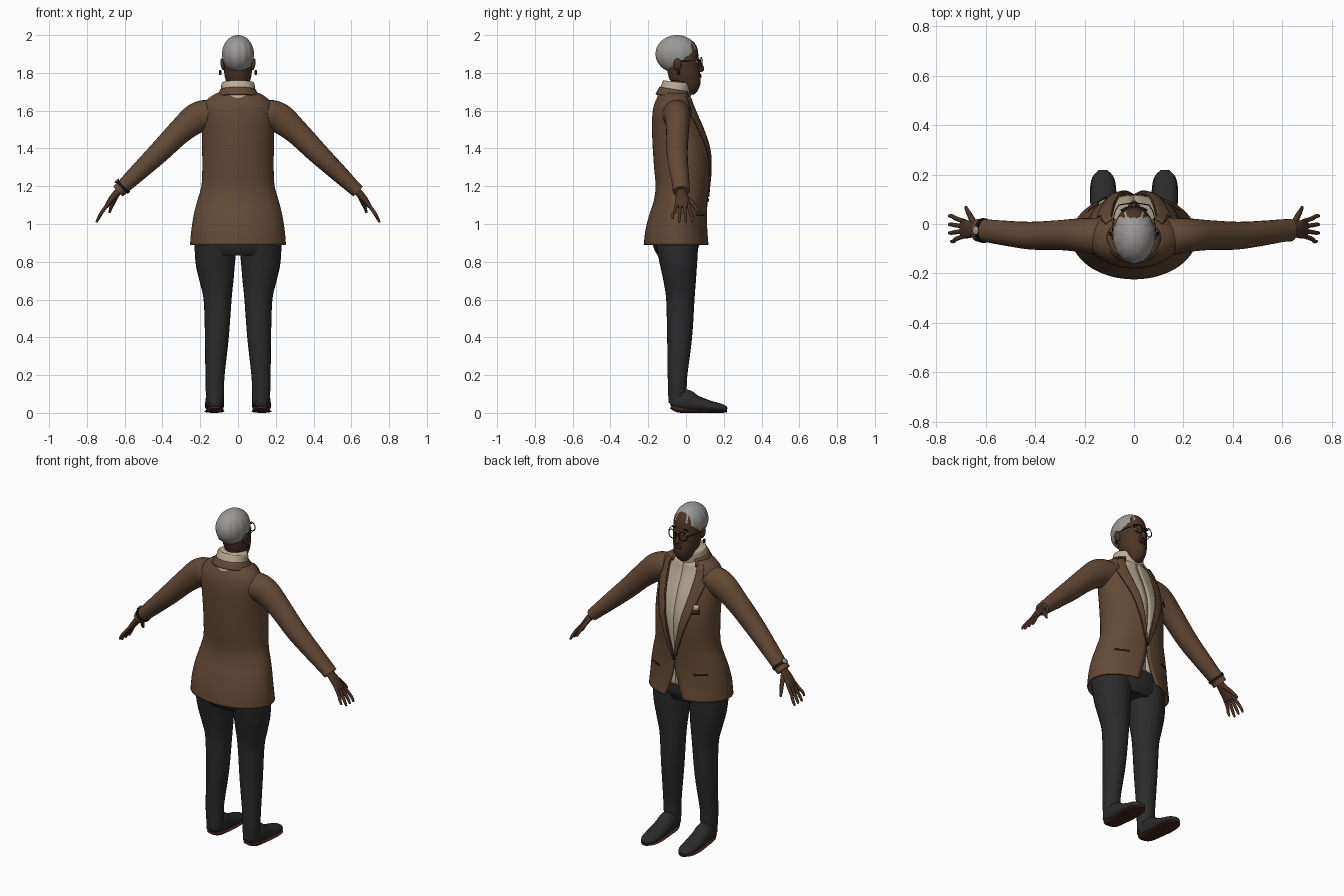
import bpy, bmesh, math
from math import sin, cos, asin, pi
from mathutils import Vector, Matrix

if "Cube" in bpy.data.objects:
    bpy.data.objects.remove(bpy.data.objects["Cube"])


def material(name, r, g, b):
    m = bpy.data.materials.new(name)
    m.use_nodes = True
    m.diffuse_color = (r, g, b, 1)
    m.node_tree.nodes["Principled BSDF"].inputs["Base Color"].default_value = (r, g, b, 1)
    return m


BROWN = material("jacket brown", .125, .068, .036)
DARK = material("dark seam brown", .04, .021, .012)
CREAM = material("cream knit", .50, .42, .30)
SKIN = material("skin", .070, .034, .020)
HAIR = material("grey hair", .33, .32, .31)
CHARCOAL = material("charcoal", .024, .024, .025)
BLACK = material("black", .008, .008, .008)
SOLE = material("sole red brown", .055, .018, .014)
WHITE = material("eye white", .55, .52, .48)
LIP = material("lip", .085, .03, .024)


def finish(name, bm, mat, thick=0):
    bmesh.ops.recalc_face_normals(bm, faces=bm.faces[:])
    me = bpy.data.meshes.new(name)
    bm.to_mesh(me)
    bm.free()
    me.materials.append(mat)
    ob = bpy.data.objects.new(name, me)
    bpy.context.collection.objects.link(ob)
    if thick:
        mod = ob.modifiers.new("thickness", "SOLIDIFY")
        mod.thickness, mod.offset = thick, 0
    bpy.ops.object.select_all(action="DESELECT")
    ob.select_set(True)
    bpy.context.view_layer.objects.active = ob
    bpy.ops.object.shade_smooth_by_angle(angle=math.radians(50))
    return ob


def spline(rows, t):
    """Smooth interpolation through every column of a table."""
    n = len(rows) - 1
    i = min(max(int(t), 0), n - 1)
    f = t - i
    a, b, c, d = (rows[min(max(k, 0), n)] for k in (i - 1, i, i + 1, i + 2))
    return [q + .5 * f * (r - p + f * (2*p - 5*q + 4*r - s + f * (3*(q - r) + s - p)))
            for p, q, r, s in zip(a, b, c, d)]


def tube(name, rows, mat, side=1, ref=(0, 1, 0), n=20, steps=5):
    """Loft of ellipses; each row is x, y, z and the two radii."""
    bm, rings = bmesh.new(), []
    total = (len(rows) - 1) * steps
    pts = [spline(rows, k / steps) for k in range(total + 1)]
    for k, p in enumerate(pts):
        t = Vector(pts[min(k + 1, total)][:3]) - Vector(pts[max(k - 1, 0)][:3])
        u = Vector(ref).cross(t).normalized()
        v = t.cross(u).normalized()
        ring = []
        for j in range(n):
            a = 2 * pi * j / n
            q = Vector(p[:3]) + u * max(p[3], .001) * cos(a) + v * max(p[4], .001) * sin(a)
            ring.append(bm.verts.new((q.x * side, q.y, q.z)))
        rings.append(ring)
    for r, s in zip(rings, rings[1:]):
        for j in range(n):
            bm.faces.new((r[j], r[(j + 1) % n], s[(j + 1) % n], s[j]))
    bm.faces.new(rings[0])
    bm.faces.new(rings[-1])
    return finish(name, bm, mat)


def sheet(name, f, nu, nv, mat, thick):
    """Grid surface through f(u, v)."""
    bm = bmesh.new()
    g = [[bm.verts.new(f(i / nu, j / nv)) for i in range(nu + 1)] for j in range(nv + 1)]
    for j in range(nv):
        for i in range(nu):
            bm.faces.new((g[j][i], g[j][i + 1], g[j + 1][i + 1], g[j + 1][i]))
    return finish(name, bm, mat, thick)


def ball(name, loc, radii, mat, rot=0):
    bm = bmesh.new()
    bmesh.ops.create_uvsphere(bm, u_segments=16, v_segments=10, radius=1)
    bm.transform(Matrix.Translation(loc) @ Matrix.Rotation(rot, 4, "Y") @ Matrix.Diagonal((*radii, 1)))
    return finish(name, bm, mat)


def ring(name, loc, major, minor, mat, rot):
    bpy.ops.mesh.primitive_torus_add(location=loc, rotation=rot, major_radius=major, minor_radius=minor,
                                     major_segments=24, minor_segments=6)
    bpy.context.object.name = name
    bpy.context.object.data.materials.append(mat)
    bpy.ops.object.shade_smooth()


# Torso table: height, half width, back, front, half width of the front opening
BODY = [(.89, .25, -.22, .12, .06), (.97, .243, -.21, .11, .03), (1.05, .23, -.19, .108, .008),
        (1.12, .212, -.167, .11, .001), (1.2, .19, -.157, .118, .014), (1.3, .185, -.165, .128, .034),
        (1.4, .186, -.172, .125, .055), (1.5, .187, -.176, .098, .075), (1.58, .188, -.174, .065, .085),
        (1.63, .178, -.165, .045, .088), (1.665, .15, -.15, .035, .085), (1.69, .11, -.135, .02, .08)]
TOP = len(BODY) - 1


def body(t, a, off=0):
    z, rx, back, front, w = spline(BODY, t)
    return ((rx + off) * sin(a), (back + front) / 2 + ((front - back) / 2 + off) * cos(a), z)


def edge(t):
    row = spline(BODY, t)
    return asin(max(row[4], .001) / row[1])


def jacket(u, v):
    a = edge(v * TOP)
    return body(v * TOP, a + u * (2 * pi - 2 * a))


def collar(u, v):
    a = .75 + u * (2 * pi - 1.5)
    r = .112 - .022 * v
    return (r * sin(a), -.055 + r * .92 * cos(a), 1.672 + .038 * v - .014 * cos(a))


# Jacket, shirt and hips
sheet("jacket", jacket, 56, 50, BROWN, .008)
sheet("shirt", lambda u, v: body(.9 + v * (TOP - .9), 2 * pi * u, -.012), 40, 40, CREAM, .004)
sheet("jacket_collar", collar, 36, 4, BROWN, .008)
tube("hips", [(0, -.05, .84, .19, .10), (0, -.052, .9, .225, .125), (0, -.045, 1.02, .2, .115)], CHARCOAL)
tube("turtleneck", [(0, -.065, 1.655, .098, .09), (0, -.062, 1.68, .094, .086), (0, -.052, 1.72, .09, .08),
                    (0, -.046, 1.745, .086, .074), (0, -.045, 1.752, .075, .062)], CREAM, n=28)

for s, label in ((1, "left"), (-1, "right")):
    # Lapel with a notch
    def lapel(u, v, extra=0, lift=.008):
        t = 3.3 + v * 7
        width = .006 + .056 * min(v / .66, 1) if v < .68 else .042
        return body(t, s * (edge(t) + u * (width + extra) / .16), lift)
    sheet(label + "_lapel", lapel, 6, 36, BROWN, .006)
    sheet(label + "_lapel_shadow", lambda u, v: lapel(u, v, .004, .0055), 6, 36, DARK, .002)
    # Pocket slit
    sheet(label + "_pocket", lambda u, v: body(1.95 + .1 * v, s * (.5 + .4 * u), .006), 8, 1, DARK, .004)

    # Sleeve, cuff and hand
    tube(label + "_sleeve", [(.08, -.055, 1.585, .06, .075), (.15, -.05, 1.58, .078, .075),
                             (.22, -.045, 1.56, .08, .068), (.31, -.045, 1.487, .066, .06),
                             (.42, -.047, 1.377, .057, .056), (.53, -.036, 1.272, .047, .05),
                             (.60, -.027, 1.205, .039, .046), (.635, -.025, 1.172, .036, .045)], BROWN, s, n=24)
    tube(label + "_palm", [(.61, -.025, 1.195, .02, .026), (.64, -.025, 1.165, .02, .027),
                           (.67, -.022, 1.13, .017, .036), (.695, -.02, 1.095, .012, .038),
                           (.70, -.02, 1.088, .006, .032)], SKIN, s)
    for k, name in enumerate(("little", "ring", "middle", "index")):
        y, d = -.049 + .02 * k, (k - 1.5) * .007
        short = .018 if k == 0 else 0
        tube(f"{label}_{name}_finger", [(.685, y, 1.11, .009, .009), (.718, y + d, 1.066, .0095, .009),
                                        (.738 - short / 2, y + 2 * d, 1.032 + short, .008, .008),
                                        (.748 - short / 2, y + 2 * d, 1.012 + short, .006, .006),
                                        (.75 - short / 2, y + 2 * d, 1.008 + short, .001, .001)],
             SKIN, s, n=10, steps=3)
    tube(label + "_thumb", [(.645, -.005, 1.15, .012, .014), (.66, .028, 1.115, .012, .012),
                            (.673, .052, 1.085, .01, .009), (.68, .068, 1.062, .006, .006),
                            (.681, .07, 1.058, .001, .001)], SKIN, s, ref=(1, 0, 0), n=10, steps=3)

    # Trouser leg
    tube(label + "_trouser_leg", [(.118, -.05, .93, .114, .118), (.12, -.04, .8, .105, .1),
                                  (.113, -.033, .7, .09, .086), (.108, -.03, .6, .074, .075),
                                  (.112, -.034, .4, .063, .066), (.122, -.045, .2, .051, .052),
                                  (.122, -.046, .12, .049, .049), (.12, -.05, .05, .043, .043)], CHARCOAL, s, n=24)
    # Shoe and sole run from heel to toe
    tube(label + "_shoe", [(.122, -.085, .05, .02, .03), (.122, -.05, .06, .05, .044), (.123, 0, .064, .06, .049),
                           (.124, .05, .05, .045, .05), (.125, .12, .036, .031, .051), (.125, .18, .027, .023, .044),
                           (.125, .21, .021, .015, .026), (.125, .218, .019, .004, .008)], CHARCOAL, s, (1, 0, 0))
    tube(label + "_sole", [(.122, -.08, .034, .012, .028), (.122, -.04, .02, .018, .044), (.123, .03, .011, .011, .048),
                           (.125, .12, .008, .008, .054), (.125, .185, .008, .008, .045),
                           (.125, .218, .008, .006, .018)], SOLE, s, (1, 0, 0))

    # Face details on each side
    ball(label + "_ear", (s * .082, -.045, 1.845), (.010, .022, .032), SKIN, s * .15)
    ball(label + "_earring", (s * .094, -.04, 1.802), (.008, .008, .014), BLACK)
    ball(label + "_eye", (s * .033, .055, 1.86), (.016, .012, .009), WHITE)
    ball(label + "_pupil", (s * .033, .063, 1.86), (.007, .006, .007), BLACK)
    ball(label + "_eyebrow", (s * .034, .057, 1.889), (.021, .007, .004), BLACK, s * .12)
    ball(label + "_nostril", (s * .013, .076, 1.814), (.010, .012, .009), SKIN)
    ring(label + "_glasses_rim", (s * .035, .081, 1.857), .026, .0025, BLACK, (pi / 2, 0, s * -.15))
    tube(label + "_glasses_arm", [(.061, .077, 1.862, .002, .002), (.08, .04, 1.864, .002, .002),
                                  (.088, -.04, 1.862, .002, .002)], BLACK, s, (1, 0, 0), 6)

# Head
tube("head", [(0, -.05, 1.69, .055, .055), (0, -.018, 1.733, .05, .07), (0, -.005, 1.748, .06, .08),
              (0, -.005, 1.775, .069, .082), (0, -.012, 1.81, .074, .085), (0, -.02, 1.86, .078, .089),
              (0, -.033, 1.92, .074, .091), (0, -.048, 1.965, .05, .058), (0, -.05, 1.98, .01, .01)], SKIN, n=32)
ball("chin", (0, .058, 1.752), (.026, .02, .016), SKIN)
tube("nose", [(0, .062, 1.875, .008, .008), (0, .072, 1.85, .009, .011), (0, .081, 1.822, .013, .015),
              (0, .078, 1.809, .008, .010)], SKIN, n=14)
ball("upper_lip", (0, .074, 1.789), (.024, .009, .005), LIP)
ball("lower_lip", (0, .074, 1.780), (.021, .010, .006), LIP)
tube("glasses_bridge", [(-.011, .083, 1.862, .002, .002), (0, .087, 1.866, .002, .002),
                        (.011, .083, 1.862, .002, .002)], BLACK, n=6)

# Combed hair cap, trimmed along the hairline
bm = bmesh.new()
bmesh.ops.create_uvsphere(bm, u_segments=72, v_segments=28, radius=1)
for v in bm.verts:
    a, r = math.atan2(v.co.x, v.co.y), math.hypot(v.co.x, v.co.y)
    k = 1 + .012 * r * cos(14 * a)
    v.co = (v.co.x * .085 * k, v.co.y * .112 * k - .048, v.co.z * .1 + 1.9)
cut = bmesh.ops.bisect_plane(bm, geom=bm.verts[:] + bm.edges[:] + bm.faces[:], plane_co=(0, .06, 1.935),
                             plane_no=(0, .12, -.13), clear_outer=True)
bmesh.ops.holes_fill(bm, edges=[e for e in bm.edges if e.is_boundary], sides=0)
finish("hair", bm, HAIR)

# Button, pocket square and wrist watch
ball("button", body(3.1, 0, .006), (.011, .005, .011), BLACK)
sheet("pocket_square", lambda u, v: body(6.4 + .3 * v, -.62 - .16 * u, .016), 4, 2, CREAM, .004)
sheet("chest_pocket", lambda u, v: body(6.2 + .2 * v, -.58 - .24 * u, .017), 4, 1, DARK, .004)
tube("watch_band", [(.603, -.027, 1.203, .044, .05), (.615, -.026, 1.191, .044, .05)], BLACK, -1)
ball("watch_dial", (-.641, -.026, 1.228), (.016, .018, .006), HAIR, -.78)
